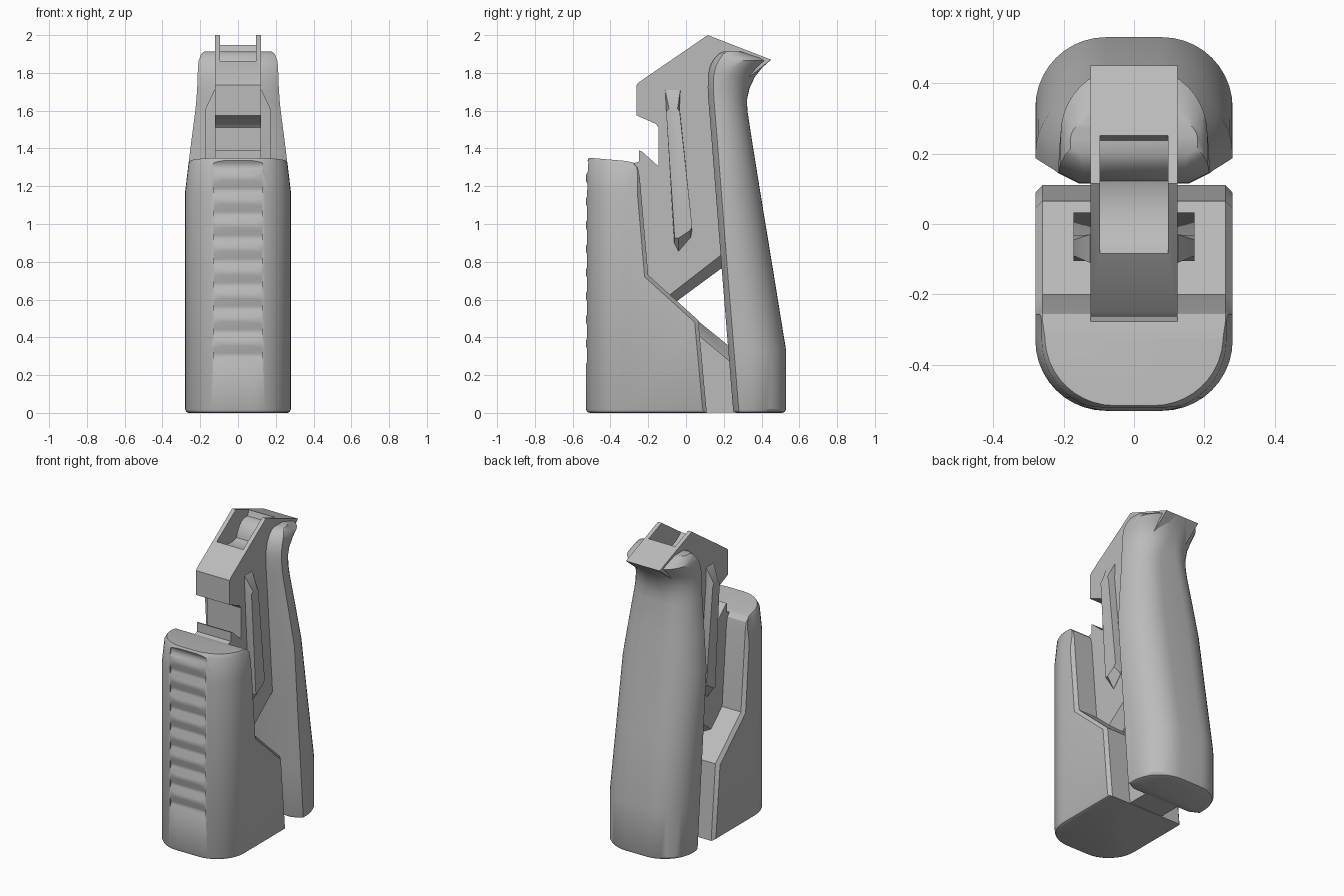
import bpy, bmesh, math

if "Cube" in bpy.data.objects:
    bpy.data.objects.remove(bpy.data.objects["Cube"])

grey = bpy.data.materials.new("plain grey")
grey.use_nodes = True
COLOUR = (0.5, 0.5, 0.5, 1)
grey.diffuse_color = COLOUR
grey.node_tree.nodes["Principled BSDF"].inputs["Base Color"].default_value = COLOUR


def loft(name, rings):
    """Skin closed rings of equal length and cap both ends."""
    bm = bmesh.new()
    rows = [[bm.verts.new(p) for p in ring] for ring in rings]
    n = len(rows[0])
    for a, b in zip(rows, rows[1:]):
        for i in range(n):
            j = (i + 1) % n
            bm.faces.new((a[i], a[j], b[j], b[i]))
    bm.faces.new(rows[0])
    bm.faces.new(rows[-1])
    bmesh.ops.recalc_face_normals(bm, faces=bm.faces)
    mesh = bpy.data.meshes.new(name)
    bm.to_mesh(mesh)
    bm.free()
    mesh.materials.append(grey)
    obj = bpy.data.objects.new(name, mesh)
    bpy.context.collection.objects.link(obj)
    return obj


def side_ring(x, outline):
    return [(x, y, z) for y, z in outline]


def slab(name, outline, half):
    return loft(name, [side_ring(-half, outline), side_ring(half, outline)])


def apply_modifier(obj, kind, **settings):
    mod = obj.modifiers.new(kind.title(), kind)
    for key, value in settings.items():
        setattr(mod, key, value)
    bpy.context.view_layer.objects.active = obj
    bpy.ops.object.modifier_apply(modifier=mod.name)


def cut(obj, cutter, operation='DIFFERENCE'):
    cutter.hide_render = True
    apply_modifier(obj, 'BOOLEAN', object=cutter, operation=operation, solver='EXACT')
    bpy.data.objects.remove(cutter)


def rounded_ring(z, near, far, half, radius, chamfer):
    """Level ring: chamfered at y = near, round corners at y = far."""
    s = 1 if far > near else -1
    right = [(half - 2 * chamfer, near), (half, near + s * chamfer)]
    for i in range(11):
        a = math.pi / 2 * i / 10
        right.append((half - radius + radius * math.cos(a),
                      far - s * radius + s * radius * math.sin(a)))
    return [(x, y, z) for x, y in right + [(-x, y) for x, y in reversed(right)]]


# Front block: rounded column trimmed by its side outline
front_block = loft("front_block", [
    rounded_ring(z, 0.2, -0.53 + inset, half - inset, 0.2 - inset, 0.01)
    for z, half, inset in [(0, .28, .02), (.006, .28, .006), (.02, .28, 0),
                           (1.17, .28, 0), (1.32, .262, 0), (1.35, .258, .015)]])
trim = slab("block_trim", [(-.7, -.1), (.118, -.1), (.11, 0), (.065, .49), (-.2, .73),
                           (-.245, 1.25), (-.255, 1.3), (-.28, 1.325), (-.32, 1.334),
                           (-.53, 1.352), (-.7, 1.37)], 0.285)
trim_edges = trim.data
bm = bmesh.new()
bm.from_mesh(trim_edges)
rim = [e for e in bm.edges if abs(e.verts[0].co.x - e.verts[1].co.x) < 1e-5
       and min(v.co.y for v in e.verts) > -.3]
bmesh.ops.bevel(bm, geom=rim, offset=0.025, segments=1, affect='EDGES')
bm.to_mesh(trim_edges)
bm.free()
cut(front_block, trim, 'INTERSECT')

# Row of finger scallops down the front
comb = [(-.6, .2)]
for i in range(9):
    z = .25 + .125 * i
    comb += [(-.535, z - .002), (-.512, z + .045), (-.512, z + .065), (-.535, z + .115)]
comb.append((-.6, 1.4))
cut(front_block, slab("scallop_cutter", comb, 0.13))

# Rear grip: lofted column leaning forward with a flared top
levels = [(0, .262, .51, .262), (.006, .252, .524, .274), (.02, .249, .53, .28),
          (.33, .224, .53, .28), (.75, .19, .462, .28), (1.17, .157, .393, .28),
          (1.4, .139, .356, .252), (1.6, .123, .325, .226), (1.66, .118, .323, .22),
          (1.72, .115, .337, .216), (1.78, .116, .365, .214), (1.83, .126, .405, .212),
          (1.865, .143, .445, .208), (1.88, .153, .42, .202), (1.9, .172, .34, .195),
          (1.912, .2, .29, .18)]
rear_grip = loft("rear_grip", [
    rounded_ring(z, near, far, half, min(.2, half - .02, far - near - .04),
                 min(.03, (far - near) * .15))
    for z, near, far, half in levels])

# Central web joining both halves, with the hooked head
web = slab("central_web", [
    (.115, 2.0), (.45, 1.87), (.425, 1.85), (.3, 1.75), (.28, 1.5), (.33, .3), (.33, .003),
    (-.2, .003), (-.35, .3), (-.35, 1.3), (-.25, 1.33), (-.25, 1.39), (-.235, 1.385),
    (-.145, 1.305), (-.145, 1.51), (-.16, 1.53), (-.262, 1.575), (-.262, 1.735),
    (-.25, 1.75)], 0.123)

# Thumb scoop in the sloping head
scoop = [(.06 + .198 * math.cos(math.tau * i / 48), 2 + .198 * math.sin(math.tau * i / 48))
         for i in range(48)]
cut(web, slab("scoop_cutter", scoop, 0.096))

# Through window with flared sides
wide = [(-.13, .597), (.3, .93), (.3, .21), (.07, .40)]
tight = [(-.075, .572), (.3, .848), (.3, .295), (.06, .49)]
cut(web, loft("window_cutter", [side_ring(x, o) for x, o in
                                [(-.13, wide), (-.05, tight), (.05, tight), (.13, wide)]]))

# Raised rails on both sides of the web
foot = [(-.11, 1.71), (-.03, 1.71), (-.033, 1.61), (.033, .97), (.025, .93),
        (-.04, .855), (-.062, .9), (-.105, 1.61)]
crest = [(-.09, 1.61), (-.045, 1.61), (-.033, 1.595), (.033, .985), (.02, .965),
         (-.04, .925), (-.06, .925), (-.105, 1.595)]
rails = [loft(side + "_rail", [side_ring(s * .11, foot), side_ring(s * .125, foot),
                               side_ring(s * .172, crest)])
         for side, s in (("left", 1), ("right", -1))]

# Smooth shading with crisp edges
for obj in [front_block, rear_grip, web] + rails:
    bpy.ops.object.select_all(action='DESELECT')
    obj.select_set(True)
    bpy.context.view_layer.objects.active = obj
    bpy.ops.object.shade_smooth_by_angle(angle=math.radians(30))
